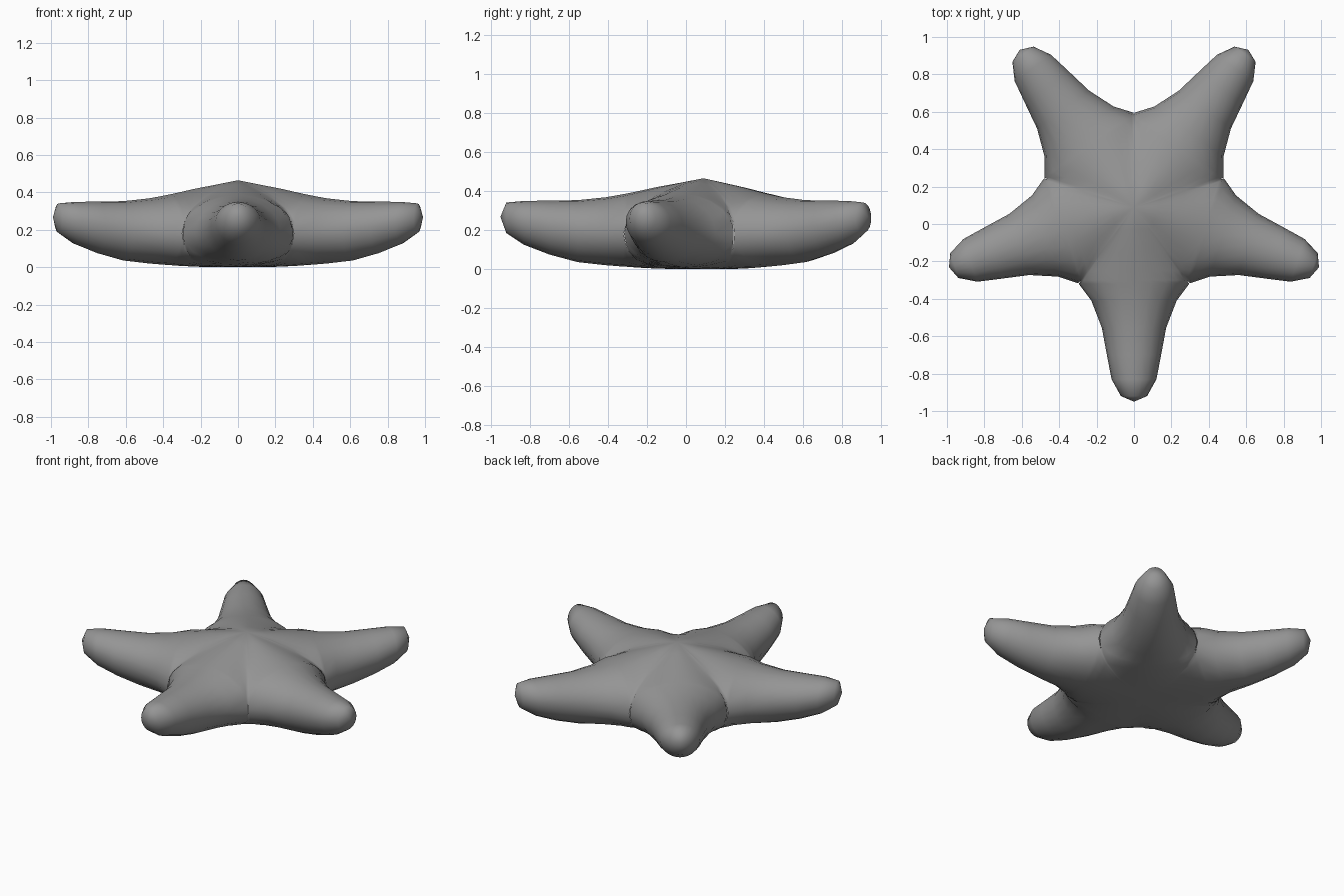
import bpy, bmesh, math
from mathutils import Matrix, Vector

cube = bpy.data.objects.get("Cube")
if cube:
    bpy.data.objects.remove(cube, do_unlink=True)

ARMS = 5
STEPS = 5                              # points from ridge to side
CENTRE = Vector((0, 0.09, 0))
WEDGE = math.tan(math.pi / ARMS)       # inner body fills one wedge per arm

# Body stations: distance, ridge z, side top z, side bottom z, base z, roundness
BODY = [(0, .465, .465, 0, 0, 2), (.12, .442, .43, 0, 0, 2),
        (.24, .42, .38, .01, .003, 1.6), (.34, .398, .315, .045, .008, 1.1),
        (.39, .388, .25, .10, .012, .7)]
# Arm stations: distance, half width, ridge z, side z, base z
ARM = [(.41, .295, .384, .18, .013), (.5, .228, .368, .185, .02),
       (.645, .172, .353, .2, .036), (.79, .145, .351, .22, .075),
       (.92, .12, .349, .245, .125), (1.01, .07, .341, .26, .185),
       (1.04, 0, .268, .268, .268)]

stations = [(d, d * WEDGE, t, st, sb, b, p) for d, t, st, sb, b, p in BODY]
stations += [(d, w, t, s, s, b, .5) for d, w, t, s, b in ARM]


def section(station, ridge, side):
    """One half of a cross-section, running from side to side."""
    d, w, p = station[0], station[1], station[6]
    points = []
    for i in range(-STEPS, STEPS + 1):
        u = math.sin(i / STEPS * math.pi / 2)
        z = side + (ridge - side) * max(0, 1 - u * u) ** p
        points.append(Vector((u * w, -d, z)))
    return points


# Loft the upper and lower skins of every arm, then weld them together
bm = bmesh.new()
for arm in range(ARMS):
    place = Matrix.Translation(CENTRE) @ Matrix.Rotation(arm * math.tau / ARMS, 4, 'Z')
    for ridge, side in ((2, 3), (5, 4)):
        rows = [[bm.verts.new(place @ p) for p in section(s, s[ridge], s[side])]
                for s in stations]
        for a, b in zip(rows, rows[1:]):
            for i in range(2 * STEPS):
                bm.faces.new((a[i], a[i + 1], b[i + 1], b[i]))
bmesh.ops.remove_doubles(bm, verts=bm.verts, dist=0.0005)
bmesh.ops.dissolve_degenerate(bm, edges=bm.edges, dist=0.0001)
bmesh.ops.recalc_face_normals(bm, faces=bm.faces)
for face in bm.faces:
    face.smooth = True

mesh = bpy.data.meshes.new("starfish_body")
bm.to_mesh(mesh)
bm.free()
body = bpy.data.objects.new("starfish_body", mesh)
bpy.context.collection.objects.link(body)

# Plain grey skin
grey = bpy.data.materials.new("grey_skin")
grey.use_nodes = True
colour = (0.3, 0.3, 0.3, 1)
grey.diffuse_color = colour
grey.node_tree.nodes["Principled BSDF"].inputs["Base Color"].default_value = colour
mesh.materials.append(grey)
